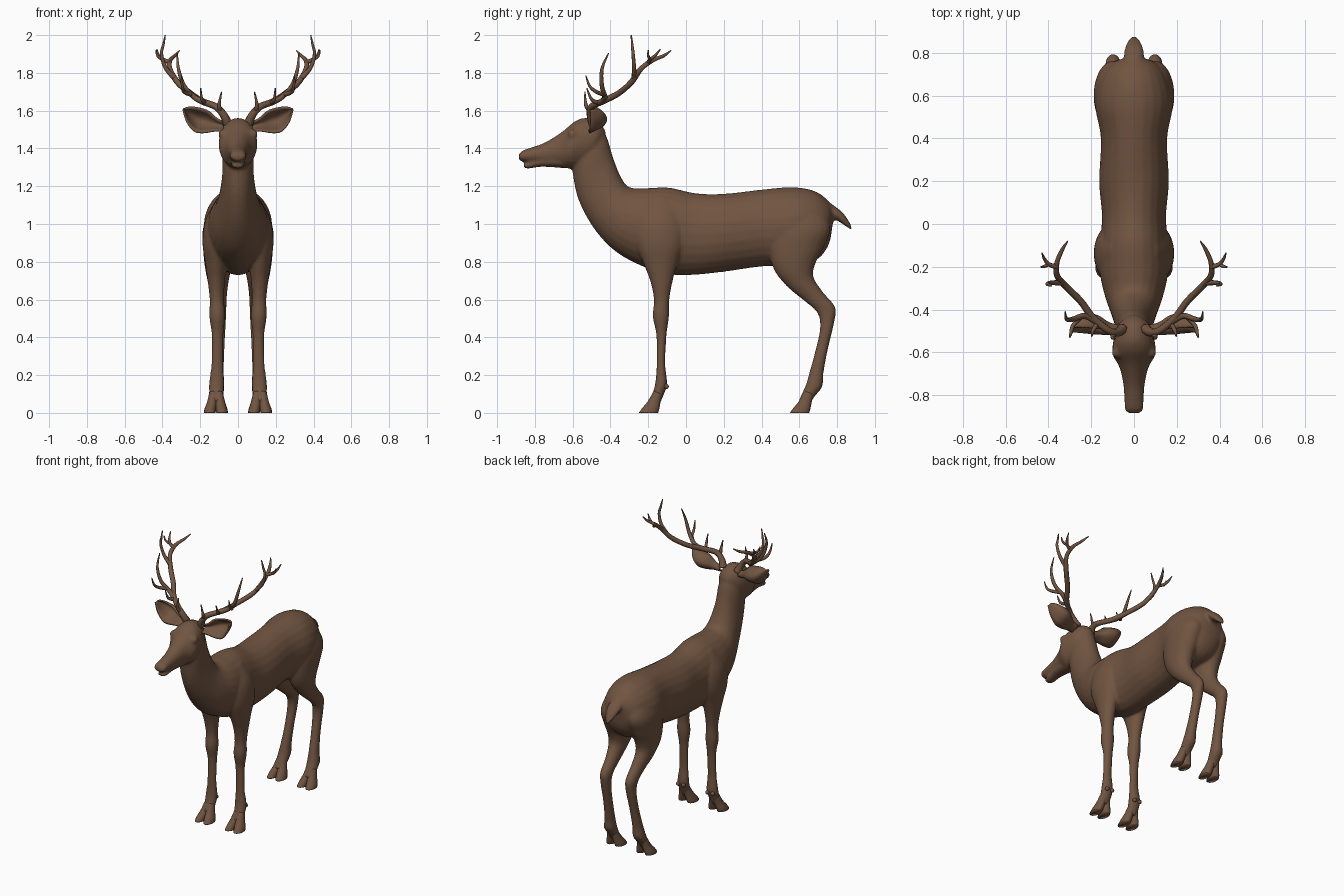
import bpy, bmesh, math
from mathutils import Vector

brown = bpy.data.materials.new("brown_coat")
brown.diffuse_color = (0.165, 0.09, 0.053, 1)


def smooth_keys(keys, steps):
    """Catmull-Rom interpolation through tuples of numbers."""
    out = []
    for i in range(len(keys) - 1):
        a, b, c, d = (keys[max(i - 1, 0)], keys[i], keys[i + 1],
                      keys[min(i + 2, len(keys) - 1)])
        for s in range(steps):
            t = s / steps
            out.append([0.5 * (2 * q + (r - p) * t + (2 * p - 5 * q + 4 * r - u) * t * t
                        + (3 * q - p - 3 * r + u) * t ** 3)
                        for p, q, r, u in zip(a, b, c, d)])
    return out + [list(keys[-1])]


def skin(bm, rings):
    """Join rings of points into a closed tube."""
    rows = [[bm.verts.new(p) for p in ring] for ring in rings]
    n = len(rows[0])
    for r0, r1 in zip(rows, rows[1:]):
        for j in range(n):
            k = (j + 1) % n
            bm.faces.new((r0[j], r0[k], r1[k], r1[j]))
    bm.faces.new(rows[0][::-1])
    bm.faces.new(rows[-1])


def loft(bm, keys, side=1, steps=5, n=24):
    """Keys: (x centre, y1, z1, y2, z2, half width); ellipse spans point 1 to point 2."""
    rings = []
    for x, y1, z1, y2, z2, w in smooth_keys(keys, steps):
        ring = []
        for j in range(n):
            a = 2 * math.pi * j / n
            c = 0.5 + 0.5 * math.cos(a)
            ring.append((side * (x + w * math.sin(a)), y2 + (y1 - y2) * c, z2 + (z1 - z2) * c))
        rings.append(ring)
    skin(bm, rings)


def tube(bm, keys, side=1, steps=5, n=8):
    """Keys: (x, y, z, radius) along a tapering branch."""
    pts = smooth_keys(keys, steps)
    rings = []
    for i, (x, y, z, r) in enumerate(pts):
        d = Vector(pts[min(i + 1, len(pts) - 1)][:3]) - Vector(pts[max(i - 1, 0)][:3])
        u = d.cross(Vector((0.3, 1, 0.1))).normalized()
        v = d.cross(u).normalized()
        rings.append([Vector((side * (x + r * (u.x * math.cos(a) + v.x * math.sin(a))),
                              y + r * (u.y * math.cos(a) + v.y * math.sin(a)),
                              z + r * (u.z * math.cos(a) + v.z * math.sin(a))))
                      for a in (2 * math.pi * j / n for j in range(n))])
    skin(bm, rings)


def ball(bm, centre, radius):
    geo = bmesh.ops.create_uvsphere(bm, u_segments=16, v_segments=10, radius=radius)
    bmesh.ops.translate(bm, verts=geo["verts"], vec=centre)


def finish(bm, name):
    bmesh.ops.recalc_face_normals(bm, faces=bm.faces)
    me = bpy.data.meshes.new(name)
    bm.to_mesh(me)
    bm.free()
    me.materials.append(brown)
    for p in me.polygons:
        p.use_smooth = True
    ob = bpy.data.objects.new(name, me)
    bpy.context.collection.objects.link(ob)
    return ob


body = bmesh.new()
# torso and neck, rump to throat
loft(body, [(0, .785, 1.06, .775, .99, .02), (0, .755, 1.12, .755, .89, .10),
            (0, .68, 1.175, .69, .81, .155), (0, .56, 1.195, .56, .78, .182),
            (0, .40, 1.182, .40, .775, .155), (0, .20, 1.16, .20, .747, .163),
            (0, .05, 1.163, .03, .73, .15), (0, -.09, 1.193, -.10, .735, .158),
            (0, -.21, 1.19, -.24, .78, .16), (0, -.30, 1.195, -.38, .86, .135),
            (0, -.345, 1.25, -.49, .98, .105), (0, -.385, 1.35, -.57, 1.13, .085),
            (0, -.415, 1.45, -.60, 1.27, .082), (0, -.45, 1.52, -.61, 1.38, .07)])
# skull and upper muzzle
loft(body, [(0, -.425, 1.49, -.44, 1.42, .03), (0, -.46, 1.54, -.50, 1.33, .08),
            (0, -.53, 1.562, -.58, 1.295, .098), (0, -.59, 1.542, -.63, 1.295, .10),
            (0, -.66, 1.485, -.68, 1.305, .068), (0, -.75, 1.43, -.75, 1.315, .05),
            (0, -.82, 1.405, -.82, 1.325, .045), (0, -.865, 1.388, -.87, 1.332, .043),
            (0, -.885, 1.37, -.885, 1.342, .024)])
# lower jaw
loft(body, [(0, -.64, 1.37, -.64, 1.295, .055), (0, -.76, 1.35, -.76, 1.303, .04),
            (0, -.83, 1.325, -.83, 1.294, .034), (0, -.862, 1.318, -.86, 1.298, .02)])
# tail
loft(body, [(0, .70, 1.16, .72, 1.06, .035), (0, .78, 1.10, .765, 1.035, .046),
            (0, .83, 1.06, .805, 1.015, .044), (0, .868, 1.005, .85, .985, .026),
            (0, .882, .966, .877, .966, .006)])
for s in (1, -1):
    # shoulder and front leg
    loft(body, [(.06, -.20, 1.14, -.06, 1.14, .05), (.095, -.265, 1.02, -.01, 1.02, .078),
                (.112, -.265, .90, -.01, .90, .076), (.115, -.225, .79, -.045, .79, .058),
                (.115, -.19, .70, -.07, .70, .046), (.112, -.170, .60, -.088, .60, .038),
                (.11, -.176, .51, -.09, .51, .042), (.108, -.157, .41, -.103, .41, .031),
                (.11, -.155, .26, -.11, .26, .031), (.113, -.162, .165, -.10, .155, .04),
                (.115, -.175, .11, -.12, .09, .038), (.116, -.20, .06, -.14, .045, .036)], s)
    # haunch and hind leg
    loft(body, [(.07, .48, 1.10, .72, 1.10, .07), (.095, .45, .98, .765, .98, .09),
                (.10, .44, .86, .73, .88, .085), (.105, .47, .75, .685, .79, .07),
                (.105, .545, .66, .675, .72, .054), (.10, .63, .59, .725, .64, .041),
                (.098, .695, .53, .79, .56, .036), (.098, .71, .45, .785, .48, .033),
                (.102, .685, .33, .752, .34, .03), (.108, .655, .22, .728, .21, .033),
                (.112, .635, .15, .722, .14, .04), (.114, .615, .105, .68, .085, .038),
                (.116, .595, .06, .655, .045, .036)], s)
    # brow bulge
    ball(body, (s * .078, -.60, 1.475), .027)
deer = finish(body, "body")
rm = deer.modifiers.new("merge", "REMESH")
rm.mode = "VOXEL"
rm.voxel_size = 0.009
rm.use_smooth_shade = True
sm = deer.modifiers.new("soften", "SMOOTH")
sm.factor = 0.5
sm.iterations = 5

# cloven hooves with dew claws
for label, dy in (("front", 0), ("hind", .8)):
    hoof = bmesh.new()
    for s in (1, -1):
        for t in (1, -1):
            loft(hoof, [(.116 + t * .014, -.172, .115, -.125, .10, .022),
                        (.116 + t * .02, -.20, .065, -.135, .055, .027),
                        (.117 + t * .029, -.232, .025, -.142, .02, .031),
                        (.117 + t * .033, -.25, 0, -.148, 0, .031)], s, 4, 16)
            ball(hoof, (s * (.114 + t * .02), -.105, .14), .014)
    for v in hoof.verts:
        v.co.y += dy
    finish(hoof, label + "_hooves")

# antlers: main beam, fork and tines
branches = [
    [(.055, -.49, 1.53, .026), (.075, -.505, 1.575, .021), (.115, -.50, 1.62, .018),
     (.19, -.44, 1.65, .017), (.25, -.36, 1.69, .016), (.32, -.29, 1.75, .016),
     (.36, -.24, 1.82, .014), (.36, -.18, 1.865, .012), (.335, -.12, 1.89, .009),
     (.31, -.08, 1.918, .003)],
    [(.36, -.20, 1.855, .012), (.395, -.19, 1.87, .010), (.418, -.165, 1.89, .008),
     (.43, -.135, 1.925, .003)],
    [(.40, -.19, 1.87, .009), (.425, -.20, 1.89, .007), (.435, -.20, 1.92, .003)],
    [(.335, -.275, 1.77, .014), (.385, -.275, 1.83, .011), (.405, -.28, 1.90, .009),
     (.395, -.285, 1.95, .007), (.385, -.29, 2.0, .003)],
    [(.17, -.46, 1.64, .016), (.23, -.43, 1.67, .014), (.285, -.445, 1.73, .012),
     (.315, -.445, 1.82, .009), (.322, -.41, 1.905, .003)],
    [(.25, -.435, 1.685, .012), (.285, -.475, 1.70, .010), (.295, -.51, 1.73, .008),
     (.30, -.53, 1.785, .003)],
    [(.17, -.46, 1.64, .012), (.192, -.50, 1.66, .009), (.197, -.525, 1.72, .003)],
    [(.09, -.505, 1.595, .014), (.10, -.53, 1.63, .010), (.087, -.535, 1.70, .003)],
]
for label, s in (("left", 1), ("right", -1)):
    bm = bmesh.new()
    for b in branches:
        tube(bm, b, s)
    finish(bm, label + "_antler")

# cupped leaf-shaped ears
for label, s in (("left", 1), ("right", -1)):
    bm = bmesh.new()
    grid = []
    profile = smooth_keys([(.075, -.475, 1.515, .022), (.12, -.475, 1.525, .032),
                           (.17, -.472, 1.54, .055), (.215, -.468, 1.552, .059),
                           (.26, -.465, 1.58, .038), (.288, -.465, 1.607, .003)], 4)
    for x, y, z, h in profile:
        row = []
        for j in range(11):
            v = (j - 5) / 5
            row.append(bm.verts.new((s * (x - .25 * h * v), y - .03 + .075 * (1 - v * v) * h / .059
                                     + .012 * v, z + h * v)))
        grid.append(row)
    for a, b in zip(grid, grid[1:]):
        for j in range(10):
            bm.faces.new((a[j], a[j + 1], b[j + 1], b[j]))
    ear = finish(bm, label + "_ear")
    so = ear.modifiers.new("thickness", "SOLIDIFY")
    so.thickness = 0.01
    so.offset = 0
